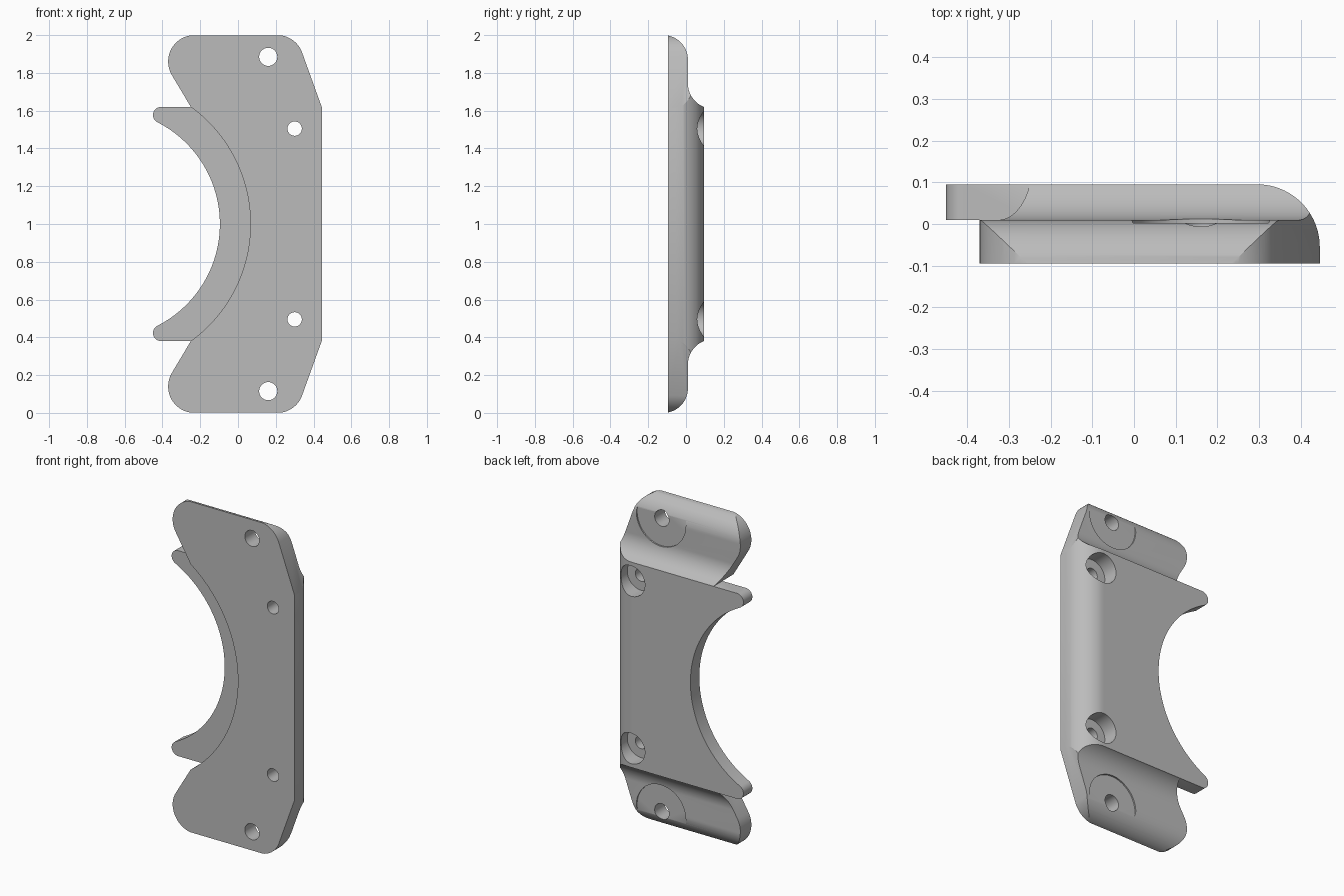
import bpy, bmesh, math
from mathutils import Vector

cube = bpy.data.objects.get("Cube")
if cube:
    bpy.data.objects.remove(cube, do_unlink=True)

FRONT, STEP, BACK = -0.095, 0.01, 0.095
LIP_Z = 1.62

grey = bpy.data.materials.new("plain grey")
grey.use_nodes = True
grey.diffuse_color = (0.5, 0.5, 0.5, 1)
grey.node_tree.nodes["Principled BSDF"].inputs["Base Color"].default_value = (0.5, 0.5, 0.5, 1)


def arc(cx, cy, r, a0, a1, n=24):
    angles = [math.radians(a0 + (a1 - a0) * i / n) for i in range(n + 1)]
    return [(cx + r * math.cos(a), cy + r * math.sin(a)) for a in angles]


def round_corner(prev, corner, nxt, r, n=20):
    """Points of a tangent arc that replaces a sharp corner."""
    p, c, q = Vector(prev), Vector(corner), Vector(nxt)
    u, v = (p - c).normalized(), (q - c).normalized()
    half = u.angle(v) / 2
    centre = c + (u + v).normalized() * r / math.sin(half)
    start = c + u * r / math.tan(half) - centre
    end = c + v * r / math.tan(half) - centre
    a0 = math.atan2(start.y, start.x)
    sweep = math.atan2(start.x * end.y - start.y * end.x, start.dot(end))
    return arc(centre.x, centre.y, r, math.degrees(a0), math.degrees(a0 + sweep), n)


def flip(points, axis=1):
    """Mirror about the middle height, keeping the loop direction."""
    return [(a, 2 - b) for a, b in reversed(points)]


def prism(name, points, axis, lo, hi):
    """Extrude a 2D outline along the named axis."""
    place = {"x": lambda a, b, d: (d, a, b),
             "y": lambda a, b, d: (a, d, b),
             "z": lambda a, b, d: (a, b, d)}[axis]
    bm = bmesh.new()
    face = bm.faces.new([bm.verts.new(place(a, b, lo)) for a, b in points])
    new = bmesh.ops.extrude_face_region(bm, geom=[face])["geom"]
    move = Vector(place(0, 0, hi - lo))
    bmesh.ops.translate(bm, vec=move, verts=[g for g in new if isinstance(g, bmesh.types.BMVert)])
    bmesh.ops.recalc_face_normals(bm, faces=bm.faces)
    mesh = bpy.data.meshes.new(name)
    bm.to_mesh(mesh)
    bm.free()
    mesh.materials.append(grey)
    obj = bpy.data.objects.new(name, mesh)
    bpy.context.collection.objects.link(obj)
    return obj


def combine(target, other, operation):
    other.hide_render = True
    mod = target.modifiers.new(operation, "BOOLEAN")
    mod.operation, mod.solver, mod.object = operation, "EXACT", other
    bpy.context.view_layer.objects.active = target
    bpy.ops.object.modifier_apply(modifier=mod.name)
    bpy.data.objects.remove(other, do_unlink=True)


# Main plate outline: rounded ears, slanted outer corners, curved inner edge
side, top_r, top_l, notch = (0.445, 1.615), (0.306, 2), (-0.476, 2), (-0.25, LIP_Z)
upper = [side] + round_corner(side, top_r, top_l, 0.14) + round_corner(top_r, top_l, notch, 0.14)
inner = arc(-0.70, 1, 0.766, 54, -54, 64)
bracket = prism("bracket_plate", upper + inner + flip(upper), "y", FRONT, BACK)

# Side profile: rounded ends and a hollow blend up to the thick middle
end = arc(-0.12, 1.87, 0.13, 78.9, 0)
hollow = arc(0.145, 1.745, 0.135, 180, 248.26)
half = end + hollow
combine(bracket, prism("side_profile", half + flip(half), "x", -1, 1), "INTERSECT")

# Plan profile: large round along the outer back edge
plan = [(-1, BACK), (-1, -0.2), (0.445, -0.2)] + arc(0.295, -0.055, 0.15, 0, 90)
combine(bracket, prism("plan_profile", plan, "z", -1, 3), "INTERSECT")

# Back lip with rounded tips, overhanging the inner edge
tip = arc(-0.407, 1.577, 0.043, 243.1, 90)
lip = arc(-0.70, 1, 0.604, -63.1, 63.1, 64) + tip + [(0.2, LIP_Z), (0.2, 2 - LIP_Z)] + flip(tip)[:-1]
# the lower tip is the mirrored upper tip
combine(bracket, prism("back_lip", lip, "y", STEP, BACK), "UNION")

# Bolt holes: (x, z, radius, front depth limit)
cuts = [(0.16, 1.885, 0.165, 0.002), (0.16, 1.885, 0.048, -1),
        (0.30, 1.505, 0.092, 0.0), (0.30, 1.505, 0.038, -1)]
for x, z, r, start in cuts:
    for height in (z, 2 - z):
        circle = arc(x, height, r, 0, 360, 48)[:-1]
        combine(bracket, prism("hole_cutter", circle, "y", start, 1), "DIFFERENCE")

# Smooth the curves, keep the edges crisp
bpy.ops.object.select_all(action="DESELECT")
bracket.select_set(True)
bpy.context.view_layer.objects.active = bracket
bpy.ops.object.shade_smooth_by_angle(angle=math.radians(25))
